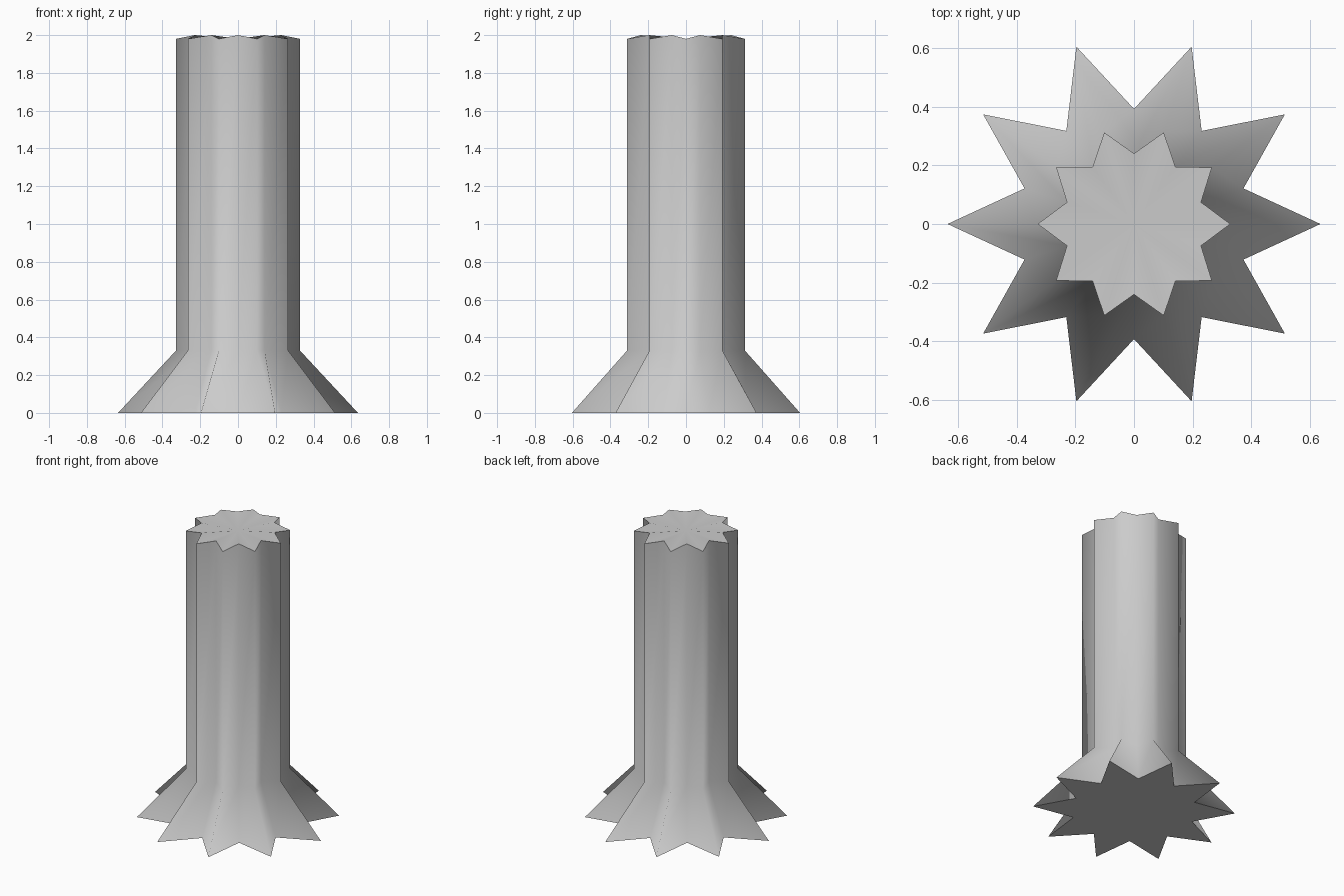
import bpy, bmesh
from math import cos, sin, pi

if "Cube" in bpy.data.objects:
    bpy.data.objects.remove(bpy.data.objects["Cube"])

POINTS = 10

# (tip radius, valley radius, tip z, valley z) from the foot to the top
SECTIONS = [
    (0.635, 0.392, 0.0, 0.0),
    (0.328, 0.240, 0.33, 0.33),
    (0.328, 0.240, 1.98, 2.0),
]


def star_ring(bm, tip_r, valley_r, tip_z, valley_z):
    ring = []
    for i in range(2 * POINTS):
        a = i * pi / POINTS
        r, z = (valley_r, valley_z) if i % 2 else (tip_r, tip_z)
        ring.append(bm.verts.new((r * cos(a), r * sin(a), z)))
    return ring


bm = bmesh.new()
rings = [star_ring(bm, *s) for s in SECTIONS]
n = 2 * POINTS

# Fluted walls: flared foot and straight shaft
for low, high in zip(rings, rings[1:]):
    for i in range(n):
        j = (i + 1) % n
        bm.faces.new((low[i], low[j], high[j], high[i]))

# Flat underside and gently folded top, both as fans
bottom = bm.verts.new((0, 0, 0))
top = bm.verts.new((0, 0, 1.98))
for i in range(n):
    j = (i + 1) % n
    bm.faces.new((bottom, rings[0][j], rings[0][i]))
    bm.faces.new((top, rings[-1][i], rings[-1][j]))

# Soft shading on the walls, crisp rims at both ends
for f in bm.faces:
    f.smooth = True
for ring in (rings[0], rings[-1]):
    for i in range(n):
        bm.edges.get((ring[i], ring[(i + 1) % n])).smooth = False

mesh = bpy.data.meshes.new("star_column")
bm.to_mesh(mesh)
bm.free()
column = bpy.data.objects.new("star_column", mesh)
bpy.context.collection.objects.link(column)
